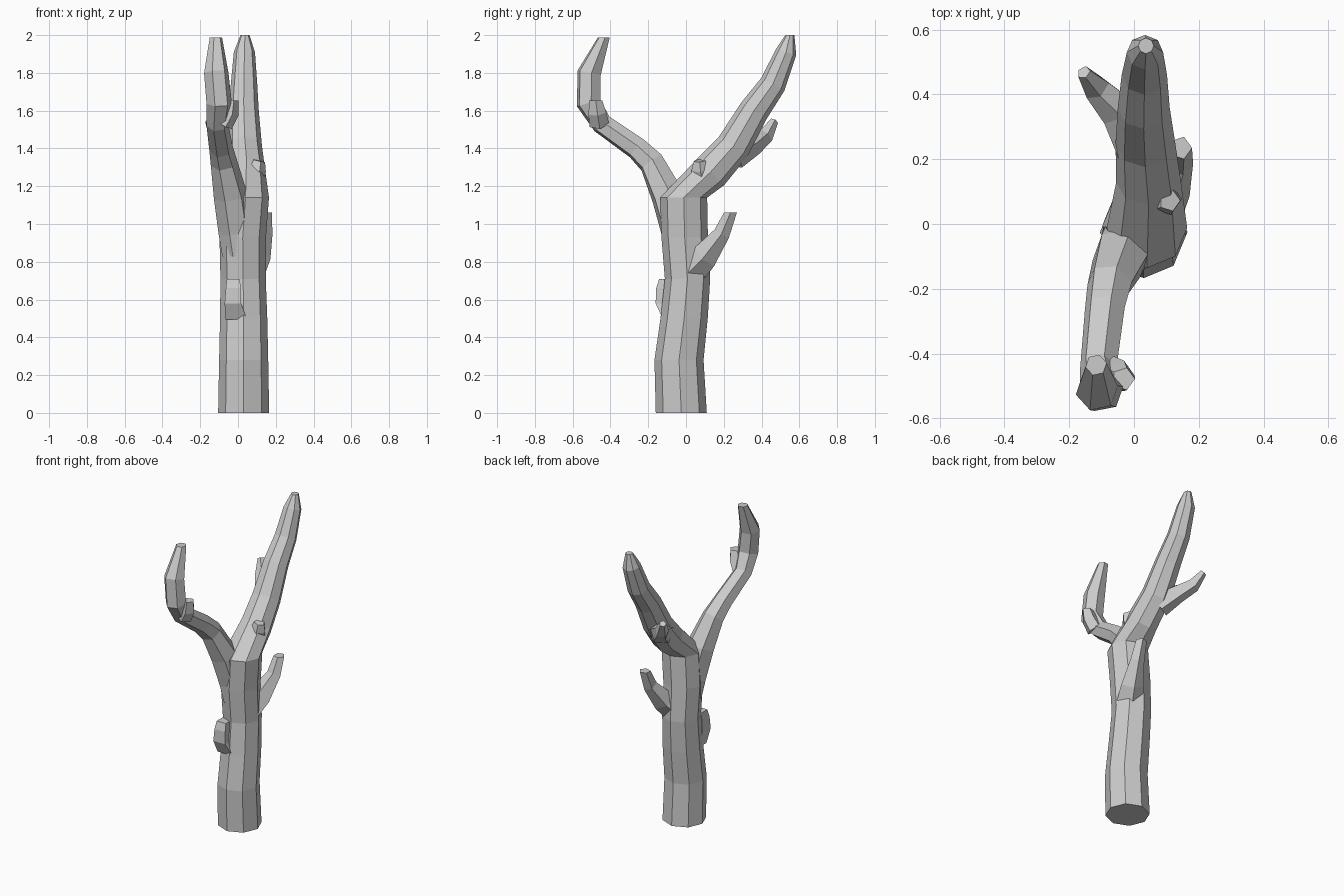
import bpy, bmesh, math
from mathutils import Vector

if "Cube" in bpy.data.objects:
    bpy.data.objects.remove(bpy.data.objects["Cube"])

UP = Vector((0, 0, 1))


def limb(name, path, sides=6, turn=0.0, level=0, level_tip=False):
    """Faceted tapering tube; path holds (x, y, z, radius) per ring.
    The first `level` rings, and optionally the tip, lie horizontal."""
    pts = [Vector(p[:3]) for p in path]
    bm = bmesh.new()
    rings = []
    last = len(pts) - 1
    for i, p in enumerate(pts):
        a = (p - pts[i - 1]).normalized() if i else Vector()
        b = (pts[i + 1] - p).normalized() if i < last else Vector()
        t = (a + b).normalized()
        if i < level or (level_tip and i == last):
            t = UP
        u = (Vector((1, 0, 0)) - t * t.x).normalized()
        v = t.cross(u)
        r = path[i][3]
        ring = []
        for k in range(sides):
            ang = turn + 2 * math.pi * k / sides
            ring.append(bm.verts.new(p + r * (u * math.cos(ang) + v * math.sin(ang))))
        rings.append(ring)
    for lo, hi in zip(rings, rings[1:]):
        for k in range(sides):
            n = (k + 1) % sides
            bm.faces.new((lo[k], lo[n], hi[n], hi[k]))
    bm.faces.new(rings[0][::-1])
    bm.faces.new(rings[-1])
    mesh = bpy.data.meshes.new(name)
    bm.to_mesh(mesh)
    bm.free()
    obj = bpy.data.objects.new(name, mesh)
    bpy.context.collection.objects.link(obj)
    return obj


# Eight-sided trunk that runs straight on into the back fork
trunk = limb("tree_trunk", [
    (.03, -.025, 0, .135), (.03, -.037, .28, .13), (.03, -.01, .5, .125),
    (.027, .008, .71, .12), (.025, -.007, .93, .123), (.04, -.012, 1.14, .124),
    (.045, .13, 1.275, .10), (.035, .25, 1.41, .092), (.03, .36, 1.60, .08),
    (.032, .46, 1.74, .07), (.034, .53, 1.91, .056), (.037, .55, 2.0, .024)],
    sides=8, level=6, level_tip=True)

parts = [
    # Front fork, drooping forward then turning up
    limb("front_branch", [
        (.0, -.03, .84, .085), (-.015, -.045, .96, .09), (-.04, -.098, 1.15, .09),
        (-.075, -.183, 1.325, .071), (-.09, -.26, 1.40, .063), (-.11, -.445, 1.53, .058),
        (-.10, -.515, 1.64, .068), (-.115, -.513, 1.80, .066), (-.117, -.435, 1.988, .033)],
        turn=.2, level_tip=True),
    # Twigs and stubs
    limb("back_twig", [
        (.01, .25, 1.36, .08), (-.05, .35, 1.415, .06), (-.115, .42, 1.465, .044),
        (-.155, .468, 1.545, .022)], sides=5),
    limb("trunk_twig", [
        (.06, .03, .76, .09), (.10, .10, .83, .075), (.137, .19, .95, .046),
        (.143, .235, 1.06, .036)], sides=5, level_tip=True),
    limb("fork_stub", [
        (.07, .09, 1.22, .06), (.10, .075, 1.29, .05), (.11, .072, 1.335, .034)],
        sides=5),
    limb("trunk_stub", [
        (-.01, -.065, .495, .08), (-.027, -.117, .58, .062), (-.025, -.118, .66, .056),
        (-.025, -.108, .71, .048)], sides=4, turn=math.pi / 4, level=4),
    limb("front_stub", [
        (-.08, -.46, 1.53, .055), (-.045, -.47, 1.59, .05), (-.033, -.478, 1.655, .036)],
        sides=5, level_tip=True),
]

# Fuse all limbs into one skin
for part in parts:
    mod = trunk.modifiers.new(part.name, 'BOOLEAN')
    mod.operation = 'UNION'
    mod.solver = 'EXACT'
    mod.object = part
deps = bpy.context.evaluated_depsgraph_get()
fused = bpy.data.meshes.new_from_object(trunk.evaluated_get(deps))
trunk.modifiers.clear()
trunk.data = fused
for part in parts:
    bpy.data.objects.remove(part)
